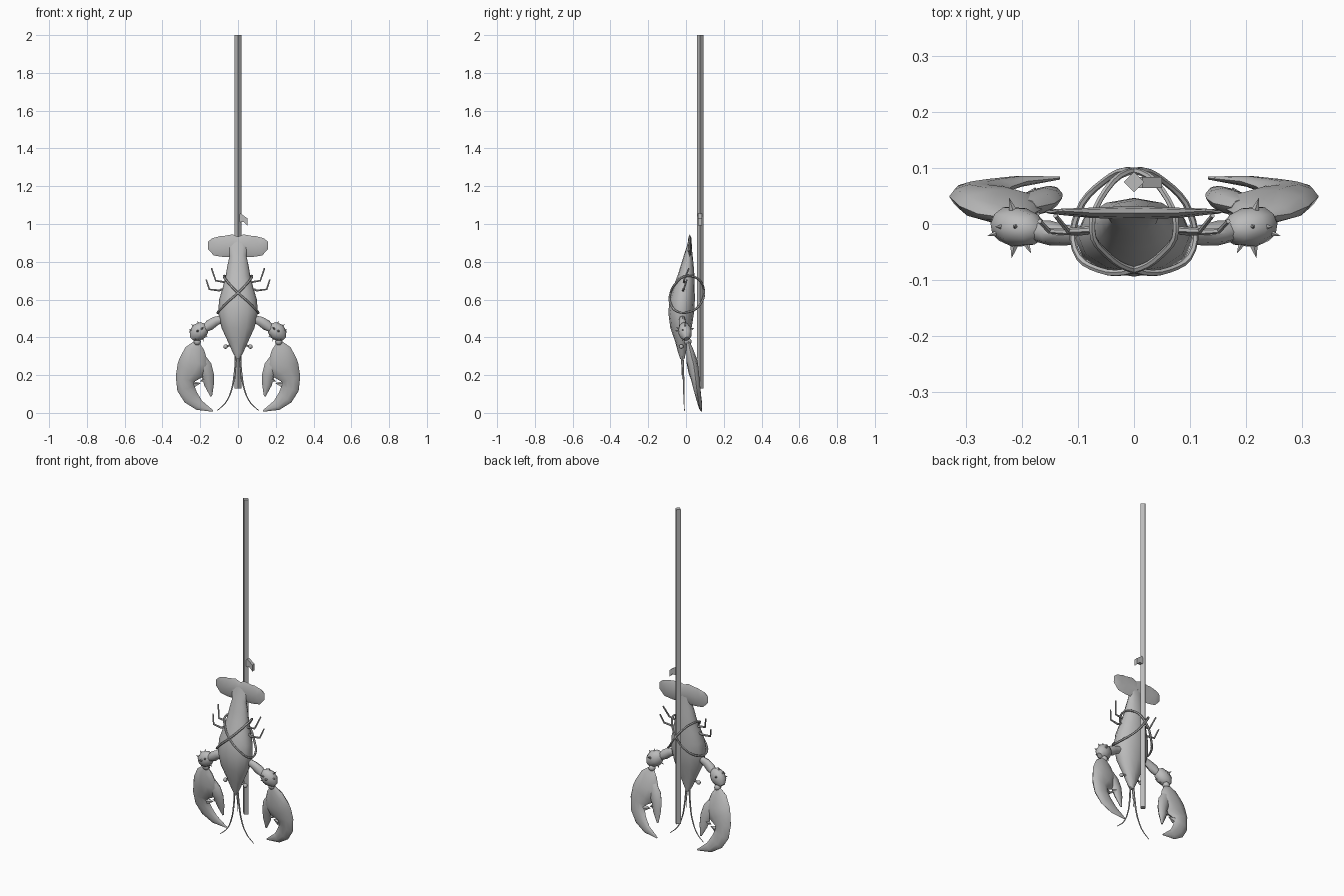
import bpy, bmesh, math
from mathutils import Vector

cube = bpy.data.objects.get("Cube")
if cube:
    bpy.data.objects.remove(cube)

mat = bpy.data.materials.new("plain_grey")
mat.use_nodes = True
GREY = (0.5, 0.5, 0.5, 1)
mat.diffuse_color = GREY
mat.node_tree.nodes["Principled BSDF"].inputs["Base Color"].default_value = GREY


def add_object(name, mesh, smooth=True):
    obj = bpy.data.objects.new(name, mesh)
    bpy.context.collection.objects.link(obj)
    mesh.materials.clear()
    mesh.materials.append(mat)
    bpy.ops.object.select_all(action="DESELECT")
    obj.select_set(True)
    bpy.context.view_layer.objects.active = obj
    if smooth:
        bpy.ops.object.shade_smooth_by_angle(angle=math.radians(50))
    return obj


def from_bmesh(name, bm, smooth=True):
    bmesh.ops.recalc_face_normals(bm, faces=bm.faces)
    mesh = bpy.data.meshes.new(name)
    bm.to_mesh(mesh)
    bm.free()
    return add_object(name, mesh, smooth)


def loft(name, sections, sides=12, side=1):
    """Skin elliptical sections (x, y, z, half width, half depth) along a path."""
    bm = bmesh.new()
    centres = [Vector((s[0] * side, s[1], s[2])) for s in sections]
    rings = []
    for i, c in enumerate(centres):
        t = (centres[min(i + 1, len(centres) - 1)] - centres[max(i - 1, 0)]).normalized()
        w = t.cross(Vector((0, 1, 0))).normalized()
        d = w.cross(t)
        a, b = sections[i][3:]
        angles = [2 * math.pi * k / sides for k in range(sides)]
        rings.append([bm.verts.new(c + w * a * math.cos(q) + d * b * math.sin(q)) for q in angles])
    for r0, r1 in zip(rings, rings[1:]):
        for k in range(sides):
            n = (k + 1) % sides
            bm.faces.new((r0[k], r0[n], r1[n], r1[k]))
    bm.faces.new(rings[0])
    bm.faces.new(rings[-1])
    return from_bmesh(name, bm)


def tube(name, points, radius, side=1, taper=1.0, closed=False):
    """Thin strand through a few points, with an optional taper."""
    curve = bpy.data.curves.new(name, "CURVE")
    curve.dimensions = "3D"
    curve.bevel_depth = radius
    curve.bevel_resolution = 1
    curve.resolution_u = 4
    curve.use_fill_caps = True
    spline = curve.splines.new("BEZIER")
    spline.bezier_points.add(len(points) - 1)
    spline.use_cyclic_u = closed
    for i, (bp, p) in enumerate(zip(spline.bezier_points, points)):
        bp.co = (p[0] * side, p[1], p[2])
        bp.handle_left_type = bp.handle_right_type = "AUTO" if closed or taper < 0.4 else "VECTOR"
        bp.radius = 1 + (taper - 1) * i / (len(points) - 1)
    temp = bpy.data.objects.new(name + "_path", curve)
    bpy.context.collection.objects.link(temp)
    bpy.context.view_layer.update()
    graph = bpy.context.evaluated_depsgraph_get()
    mesh = bpy.data.meshes.new_from_object(temp.evaluated_get(graph))
    bpy.data.objects.remove(temp)
    return add_object(name, mesh)


def ball(name, centre, radius, side=1):
    bm = bmesh.new()
    bmesh.ops.create_uvsphere(bm, u_segments=8, v_segments=6, radius=radius)
    bmesh.ops.translate(bm, verts=bm.verts, vec=(centre[0] * side, centre[1], centre[2]))
    return from_bmesh(name, bm)


def spike(name, base, direction, radius, length, side=1):
    bm = bmesh.new()
    bmesh.ops.create_cone(bm, cap_ends=True, segments=5, radius1=radius, radius2=0, depth=length)
    d = Vector((direction[0] * side, direction[1], direction[2])).normalized()
    rot = d.to_track_quat("Z", "Y").to_matrix()
    bmesh.ops.rotate(bm, verts=bm.verts, matrix=rot)
    pos = Vector((base[0] * side, base[1], base[2])) + d * length / 2
    bmesh.ops.translate(bm, verts=bm.verts, vec=pos)
    return from_bmesh(name, bm, False)


# Square pole set corner-forward
bm = bmesh.new()
bmesh.ops.create_cone(bm, cap_ends=True, segments=4, radius1=0.018, radius2=0.018, depth=1.87)
bmesh.ops.translate(bm, verts=bm.verts, vec=(0, 0.075, 1.065))
from_bmesh("pole", bm, False)

# Small barb on the pole
bm = bmesh.new()
outline = [(0, 1.04), (0.015, 1.055), (0.05, 1.03), (0.05, 0.992), (0.03, 1.012), (0.01, 1.01)]
face = bm.faces.new([bm.verts.new((x, 0.064, z)) for x, z in outline])
ext = bmesh.ops.extrude_face_region(bm, geom=[face])
bmesh.ops.translate(bm, vec=(0, 0.02, 0), verts=[v for v in ext["geom"] if isinstance(v, bmesh.types.BMVert)])
from_bmesh("pole_barb", bm, False)

# Body hanging head down: height, half width, front y, back y
body = [(0.285, 0.008, -0.03, -0.008), (0.32, 0.028, -0.042, 0), (0.38, 0.055, -0.058, 0.01),
        (0.45, 0.087, -0.083, 0.03), (0.53, 0.105, -0.094, 0.042), (0.6, 0.1, -0.086, 0.047),
        (0.66, 0.082, -0.068, 0.047), (0.72, 0.066, -0.045, 0.046), (0.77, 0.058, -0.03, 0.042),
        (0.83, 0.045, -0.012, 0.036), (0.88, 0.05, 0.004, 0.03), (0.92, 0.03, 0.014, 0.026)]
loft("body", [(0, (f + b) / 2, z, w, (b - f) / 2) for z, w, f, b in body])

for side, label in ((1, "left"), (-1, "right")):
    # Tail fan lobe
    loft(label + "_tail_fan", [(0, 0.02, 0.88, 0.05, 0.012), (0.03, 0.02, 0.885, 0.06, 0.011),
         (0.08, 0.02, 0.881, 0.055, 0.009), (0.11, 0.021, 0.885, 0.055, 0.007),
         (0.135, 0.022, 0.9, 0.04, 0.005), (0.148, 0.022, 0.915, 0.014, 0.002)], 8, side)

    # Arm, spiny forearm and wrist
    loft(label + "_upper_arm", [(0.08, -0.02, 0.5, 0.018, 0.016), (0.12, -0.02, 0.485, 0.025, 0.018),
         (0.15, -0.016, 0.465, 0.028, 0.022), (0.18, -0.012, 0.442, 0.018, 0.018)], 8, side)
    loft(label + "_forearm", [(0.165, -0.012, 0.46, 0.012, 0.012), (0.18, -0.01, 0.452, 0.035, 0.028),
         (0.205, -0.006, 0.432, 0.046, 0.036), (0.228, 0, 0.41, 0.038, 0.032),
         (0.243, 0.004, 0.392, 0.016, 0.014)], 10, side)
    ball(label + "_wrist", (0.216, 0.01, 0.377), 0.02, side)
    centre = Vector((0.207, -0.005, 0.43))
    directions = [(1, 0, 1), (1, -0.3, 0.2), (0.1, 0, 1), (-0.5, 0, -1), (0.5, -0.3, -1),
                  (-1, -0.3, -0.6), (0.2, -1, 0.1), (-0.5, -1, 0.5), (0.3, 1, 0.4)]
    for i, d in enumerate(directions):
        d = Vector(d).normalized()
        spike(f"{label}_forearm_spike_{i}", centre + d * 0.032, d, 0.008, 0.026, side)

    # Claw: palm with fixed finger, then the movable finger
    loft(label + "_claw", [(0.218, 0.012, 0.372, 0.018, 0.008), (0.229, 0.018, 0.34, 0.05, 0.018),
         (0.233, 0.032, 0.27, 0.08, 0.03), (0.252, 0.04, 0.225, 0.076, 0.028),
         (0.279, 0.049, 0.18, 0.052, 0.023), (0.276, 0.058, 0.13, 0.047, 0.019),
         (0.25, 0.067, 0.082, 0.042, 0.014), (0.205, 0.076, 0.04, 0.028, 0.01),
         (0.133, 0.082, 0.01, 0.004, 0.003)], 10, side)
    loft(label + "_claw_thumb", [(0.2, 0.03, 0.29, 0.03, 0.016), (0.178, 0.037, 0.245, 0.04, 0.022),
         (0.16, 0.046, 0.2, 0.033, 0.019), (0.153, 0.054, 0.15, 0.026, 0.014),
         (0.142, 0.063, 0.088, 0.005, 0.004)], 8, side)
    spike(label + "_claw_tooth", (0.235, 0.052, 0.15), (-1, 0, 0.2), 0.018, 0.04, side)
    spike(label + "_thumb_tooth", (0.175, 0.05, 0.175), (1, 0, -0.3), 0.016, 0.028, side)

    # Walking legs
    tube(label + "_rear_leg", [(0.045, 0, 0.7), (0.075, -0.01, 0.693), (0.118, -0.012, 0.7),
         (0.14, 0.015, 0.765)], 0.007, side, 0.6)
    tube(label + "_middle_leg", [(0.07, -0.01, 0.66), (0.1, -0.015, 0.648), (0.152, -0.012, 0.654),
         (0.168, 0.005, 0.705)], 0.007, side, 0.6)

    # Eye, eye stalk and feelers
    tube(label + "_eye_stalk", [(0.03, -0.02, 0.36), (0.065, -0.025, 0.352)], 0.006, side)
    ball(label + "_eye", (0.066, -0.025, 0.351), 0.012, side)
    tube(label + "_long_feeler", [(0.01, -0.018, 0.3), (0.018, -0.014, 0.21), (0.035, -0.012, 0.12),
         (0.065, -0.01, 0.055), (0.11, -0.008, 0.012)], 0.006, side, 0.3)
    tube(label + "_short_feeler", [(0.006, -0.022, 0.3), (0.012, -0.022, 0.24), (0.014, -0.02, 0.18)],
         0.004, side, 0.3)

    # Cord crossing the front and looping behind the pole
    tube(label + "_cord", [(-0.105, -0.045, 0.535), (-0.062, -0.082, 0.58), (0, -0.082, 0.635),
         (0.048, -0.055, 0.685), (0.075, -0.01, 0.722), (0.05, 0.06, 0.712), (0, 0.095, 0.65),
         (-0.055, 0.075, 0.575), (-0.1, 0.02, 0.535)], 0.006, side, closed=True)
